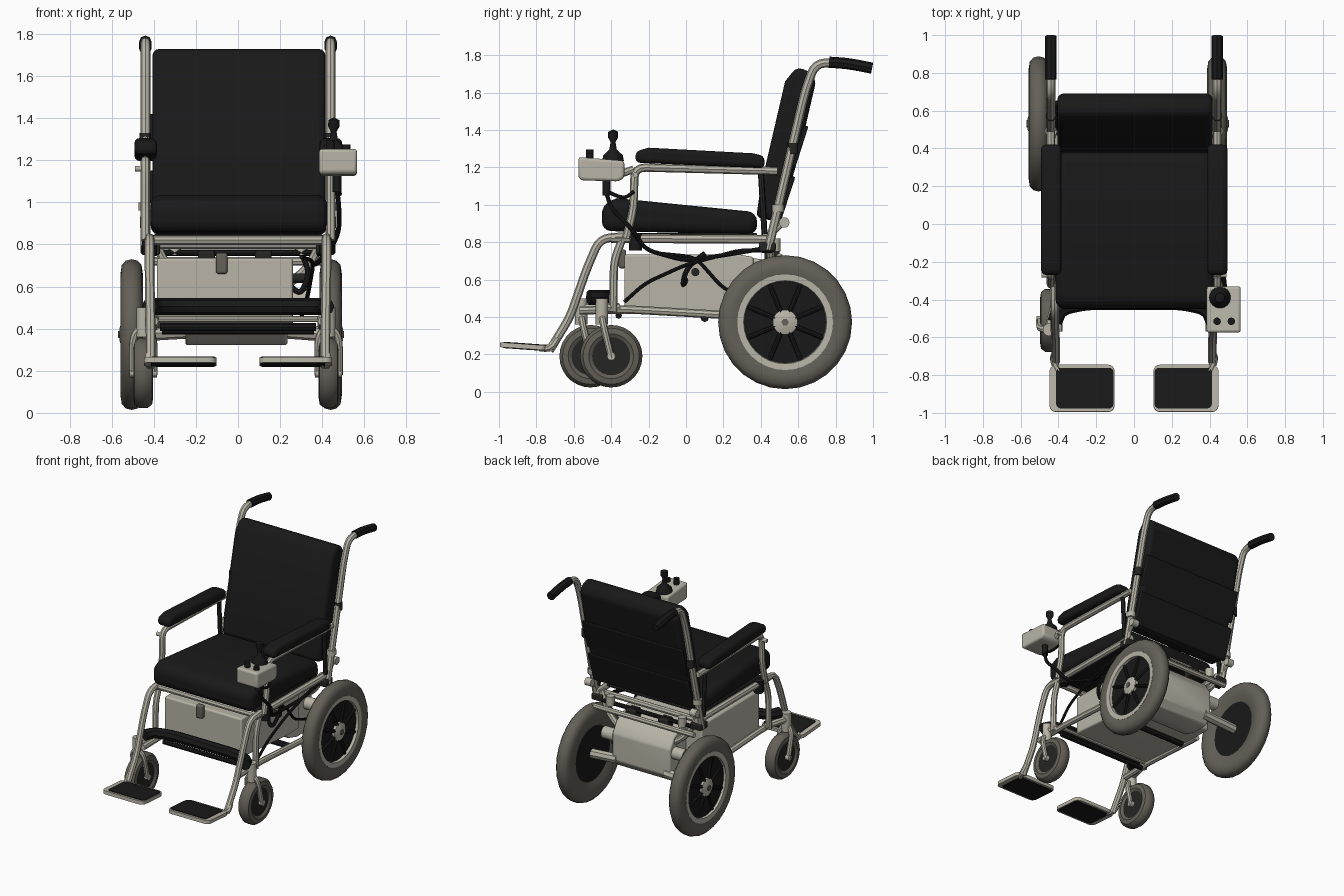
import bpy, bmesh, math
from mathutils import Vector, Matrix

cube = bpy.data.objects.get("Cube")
if cube:
    bpy.data.objects.remove(cube, do_unlink=True)


def material(name, color):
    m = bpy.data.materials.new(name)
    m.use_nodes = True
    m.diffuse_color = (*color, 1)
    bsdf = m.node_tree.nodes["Principled BSDF"]
    bsdf.inputs["Base Color"].default_value = (*color, 1)
    bsdf.inputs["Roughness"].default_value = 0.6
    return m


FRAME = material("warm grey paint", (0.48, 0.455, 0.385))
TYRE = material("grey rubber", (0.128, 0.117, 0.098))
BLACK = material("black fabric", (0.0095, 0.0095, 0.01))
DARK = material("dark grey plastic", (0.018, 0.018, 0.017))


def finish(obj, mat, bevel=0, segments=3):
    obj.data.materials.clear()
    obj.data.materials.append(mat)
    if bevel:
        mod = obj.modifiers.new("rounding", "BEVEL")
        mod.width, mod.segments, mod.limit_method = bevel, segments, 'ANGLE'
    bpy.ops.object.select_all(action='DESELECT')
    obj.select_set(True)
    bpy.context.view_layer.objects.active = obj
    bpy.ops.object.shade_smooth_by_angle(angle=math.radians(40))
    return obj


def from_bmesh(name, bm, mat, bevel=0, segments=3):
    bmesh.ops.recalc_face_normals(bm, faces=bm.faces)
    mesh = bpy.data.meshes.new(name)
    bm.to_mesh(mesh)
    bm.free()
    obj = bpy.data.objects.new(name, mesh)
    bpy.context.collection.objects.link(obj)
    return finish(obj, mat, bevel, segments)


def prism(name, outline, x0, x1, mat, bevel=0, segments=3):
    """Side outline in (y, z) extruded along x."""
    bm = bmesh.new()
    face = bm.faces.new([bm.verts.new((x0, y, z)) for y, z in outline])
    ext = bmesh.ops.extrude_face_region(bm, geom=[face])
    new = [v for v in ext["geom"] if isinstance(v, bmesh.types.BMVert)]
    bmesh.ops.translate(bm, verts=new, vec=(x1 - x0, 0, 0))
    return from_bmesh(name, bm, mat, bevel, segments)


def box(name, x, y, z, mat, bevel=0.0):
    return prism(name, [(y[0], z[0]), (y[1], z[0]), (y[1], z[1]), (y[0], z[1])],
                 x[0], x[1], mat, bevel)


def plate(name, center, size, tilt, corner, mat):
    """Flat plate with rounded corners, tilted about x."""
    bm = bmesh.new()
    bmesh.ops.create_cube(bm, size=1)
    bm.transform(Matrix.Diagonal((*size, 1)))
    upright = [e for e in bm.edges if abs(e.verts[0].co.z - e.verts[1].co.z) > size[2] / 2]
    bmesh.ops.bevel(bm, geom=upright, offset=corner, segments=4, profile=0.5, affect='EDGES')
    bm.transform(Matrix.Translation(center) @ Matrix.Rotation(tilt, 4, 'X'))
    return from_bmesh(name, bm, mat)


def lathe(name, profile, center, mat, axis='X', steps=28):
    """Profile of (radius, offset) points turned about an axis."""
    bm = bmesh.new()
    verts = [bm.verts.new((0, r, h)) for r, h in profile]
    edges = [bm.edges.new(p) for p in zip(verts, verts[1:])]
    bmesh.ops.spin(bm, geom=verts + edges, cent=(0, 0, 0), axis=(0, 0, 1),
                   angle=math.tau, steps=steps)
    bmesh.ops.remove_doubles(bm, verts=bm.verts, dist=0.0005)
    if axis == 'X':
        bm.transform(Matrix.Rotation(math.pi / 2, 4, 'Y'))
    bm.transform(Matrix.Translation(center))
    return from_bmesh(name, bm, mat)


def cylinder(name, r, h0, h1, center, mat, axis='X', steps=20):
    return lathe(name, [(0, h0), (r, h0), (r, h1), (0, h1)], center, mat, axis, steps)


def tube(name, points, r, mat=FRAME, bend=0.06):
    """Round tube through points with filleted bends."""
    pts = [Vector(p) for p in points]
    path = [pts[0]]
    for a, b, c in zip(pts, pts[1:], pts[2:]):
        p = b + (a - b).normalized() * min(bend, (a - b).length * 0.48)
        q = b + (c - b).normalized() * min(bend, (c - b).length * 0.48)
        for t in (0, 0.25, 0.5, 0.75, 1):
            path.append(p * (1 - t) ** 2 + b * 2 * t * (1 - t) + q * t * t)
    path.append(pts[-1])
    curve = bpy.data.curves.new(name, 'CURVE')
    curve.dimensions = '3D'
    curve.bevel_depth, curve.bevel_resolution, curve.use_fill_caps = r, 2, True
    spline = curve.splines.new('POLY')
    spline.points.add(len(path) - 1)
    for sp, p in zip(spline.points, path):
        sp.co = (*p, 1)
    temp = bpy.data.objects.new(name + "_path", curve)
    bpy.context.collection.objects.link(temp)
    bpy.context.view_layer.update()
    mesh = bpy.data.meshes.new_from_object(temp.evaluated_get(
        bpy.context.evaluated_depsgraph_get()))
    bpy.data.objects.remove(temp, do_unlink=True)
    obj = bpy.data.objects.new(name, mesh)
    bpy.context.collection.objects.link(obj)
    return finish(obj, mat)


def side_tube(name, x, yz, r, mat=FRAME):
    return tube(name, [(x, y, z) for y, z in yz], r, mat)


# Cushions
prism("seat_cushion", [(-0.45, 0.86), (0.38, 0.84), (0.38, 0.96), (-0.37, 1.035), (-0.45, 1.0)],
      -0.415, 0.425, BLACK, 0.05, 4)
prism("backrest", [(0.375, 0.93), (0.5, 0.91), (0.6, 1.25), (0.695, 1.66), (0.66, 1.715),
                   (0.59, 1.735), (0.53, 1.66), (0.4, 1.1)], -0.405, 0.415, BLACK, 0.03)
prism("back_strap", [(0.565, 1.2), (0.585, 1.2), (0.655, 1.42), (0.63, 1.42)],
      -0.42, 0.42, BLACK, 0.008)
prism("lower_back_strap", [(0.49, 0.92), (0.51, 0.92), (0.585, 1.15), (0.56, 1.15)],
      -0.42, 0.42, BLACK, 0.008)

for s, side in ((-1, "right"), (1, "left")):
    x = 0.44 * s
    # Back posts and push handles
    side_tube(side + "_back_post", x, [(0.44, 0.76), (0.635, 1.6), (0.69, 1.755), (0.8, 1.76)], 0.024)
    side_tube(side + "_hand_grip", x, [(0.765, 1.762), (0.87, 1.755), (0.995, 1.73)], 0.03, BLACK)
    cylinder(side + "_post_clamp", 0.032, -0.02, 0.02, (x, 0.492, 0.98), FRAME, 'Z', 12)
    cylinder(side + "_strap_clamp", 0.028, -0.03, 0.03, (x, 0.572, 1.3), DARK, 'Z', 12)
    tube(side + "_rear_knob_arm", [(x, 0.44, 0.82), (x, 0.52, 0.9)], 0.012)
    cylinder(side + "_rear_knob", 0.028, -0.025, 0.025, (x, 0.525, 0.905), FRAME)
    # Armrests
    prism(side + "_arm_pad", [(-0.27, 1.225), (0.42, 1.195), (0.42, 1.26), (0.36, 1.275),
                              (-0.2, 1.305), (-0.27, 1.285)], x - 0.052, x + 0.055, BLACK, 0.025)
    side_tube(side + "_arm_frame", x, [(-0.32, 0.82), (-0.28, 0.98), (-0.275, 1.2), (0.49, 1.18)], 0.022)
    side_tube(side + "_arm_rear_bracket", x, [(0.4, 1.18), (0.42, 0.84)], 0.016, DARK)
    cylinder(side + "_arm_bolt", 0.014, 0, 0.05 * s, (x, -0.27, 1.16), FRAME, steps=10)
    # Seat rails and lower side frame
    side_tube(side + "_seat_rail", 0.42 * s, [(-0.4, 0.82), (0.47, 0.815)], 0.024)
    tube(side + "_rear_upright", [(0.4 * s, 0.44, 0.82), (0.33 * s, 0.46, 0.68), (0.22 * s, 0.48, 0.6)], 0.022)
    side_tube(side + "_front_upright", 0.42 * s, [(-0.34, 0.82), (-0.385, 0.7), (-0.39, 0.43)], 0.022)
    side_tube(side + "_lower_rail", 0.4 * s, [(-0.57, 0.435), (-0.3, 0.44), (0.22, 0.41)], 0.022)
    cylinder(side + "_frame_joint", 0.035, -0.045, 0.045, (0.42 * s, -0.27, 0.8), BLACK, 'Z', 12)
    box(side + "_rear_clamp", sorted((0.37 * s, 0.46 * s)), (0.39, 0.48), (0.75, 0.8), DARK, 0.01)
    cylinder(side + "_lock_knob", 0.03, -0.035, 0.035, (0.3 * s, 0.475, 0.785), FRAME, 'Z', 12)
    # Leg rests and footplates
    tube(side + "_leg_rest", [(0.42 * s, -0.33, 0.83), (0.42 * s, -0.46, 0.82), (0.42 * s, -0.53, 0.66),
                              (0.415 * s, -0.62, 0.4), (0.415 * s, -0.73, 0.22)], 0.023)
    tube(side + "_footplate_hinge", [(0.415 * s, -0.68, 0.3), (0.43 * s, -0.72, 0.23),
                                     (0.4 * s, -0.78, 0.235)], 0.02)
    plate(side + "_footplate", (0.275 * s, -0.87, 0.243), (0.345, 0.25, 0.026), -0.07, 0.035, FRAME)
    plate(side + "_footplate_pad", (0.26 * s, -0.87, 0.243), (0.305, 0.215, 0.034), -0.07, 0.025, BLACK)

    # Casters
    cx, cy, cz = (0.43, -0.4, 0.19) if s > 0 else (-0.45, -0.51, 0.19)
    lathe(side + "_caster_tyre", [(0.1, -0.035), (0.12, -0.047), (0.15, -0.042), (0.167, -0.02),
                                  (0.167, 0.02), (0.15, 0.042), (0.12, 0.047), (0.1, 0.035)],
          (cx, cy, cz), TYRE)
    cylinder(side + "_caster_disc", 0.104, -0.036, 0.036, (cx, cy, cz), DARK)
    cylinder(side + "_caster_axle", 0.022, -0.065, 0.065, (cx, cy, cz), FRAME, steps=12)
    for k in (-1, 1):
        tube(side + "_caster_fork", [(cx, cy - 0.05, 0.41), (cx + 0.05 * k, cy - 0.045, 0.37),
                                     (cx + 0.05 * k, cy, cz - 0.01)], 0.018)
    cylinder(side + "_caster_stem", 0.033, 0.36, 0.5, (cx, cy - 0.05, 0), FRAME, 'Z')
    tube(side + "_caster_bracket", [(cx, cy - 0.05, 0.45), (0.4 * s, -0.36, 0.45)], 0.025)

    # Drive wheels, with the metal rim on the outer face only
    c = (0.44 if s > 0 else -0.505, 0.53, 0.372)
    lathe(side + "_tyre", [(0.205, -0.03 * s), (0.25, -0.046 * s), (0.29, -0.053 * s), (0.33, -0.047 * s),
                           (0.351, -0.028 * s), (0.358, 0), (0.351, 0.028 * s), (0.33, 0.047 * s),
                           (0.29, 0.053 * s), (0.25, 0.044 * s)], c, TYRE)
    lathe(side + "_rim", [(0.215, 0.01 * s), (0.222, 0.045 * s), (0.256, 0.047 * s), (0.256, 0.01 * s)],
          c, FRAME, steps=32)
    cylinder(side + "_wheel_disc", 0.22, -0.028, 0.025, c, BLACK, steps=32)
    for i in range(8):
        a = math.tau * (i + 0.5) / 8
        d = Vector((0, math.cos(a), math.sin(a)))
        tube(side + "_spoke", [Vector(c) + d * 0.05 + Vector((0.036 * s, 0, 0)),
                               Vector(c) + d * 0.22 + Vector((0.022 * s, 0, 0))], 0.013, BLACK)
    lathe(side + "_hub", [(0.068, 0), (0.066, 0.045 * s), (0.03, 0.058 * s), (0, 0.06 * s)], c, FRAME)
    cylinder(side + "_hub_bolt", 0.02, 0.055 * s, 0.064 * s, c, TYRE, steps=6)
    tube(side + "_motor_axle", [(0.2 * s, 0.53, 0.39), c], 0.035)
    cylinder(side + "_gear_case", 0.045, 0.2 * s, 0.34 * s, (0, 0.49, 0.54), FRAME)

# Cross members
for name, half, y, z, r, mat in (("lower_front_bar", 0.37, -0.36, 0.408, 0.018, BLACK),
                                 ("caster_cross_bar", 0.4, -0.34, 0.445, 0.014, FRAME),
                                 ("seat_front_bar", 0.42, -0.37, 0.82, 0.022, FRAME),
                                 ("seat_rear_bar", 0.42, 0.42, 0.8, 0.022, FRAME),
                                 ("rear_lower_bar", 0.42, 0.5, 0.72, 0.02, FRAME),
                                 ("under_bar", 0.36, 0.1, 0.395, 0.022, BLACK),
                                 ("rear_cable_bar", 0.42, 0.46, 0.76, 0.016, BLACK)):
    tube(name, [(-half, y, z), (half, y, z)], r, mat)
tube("calf_strap", [(-0.42, -0.52, 0.505), (-0.39, -0.445, 0.505), (-0.25, -0.415, 0.505),
                    (0.25, -0.415, 0.505), (0.39, -0.445, 0.505), (0.42, -0.52, 0.505)], 0.04, BLACK)
box("seat_pan", (-0.4, 0.4), (-0.34, 0.38), (0.825, 0.85), BLACK, 0.01)

# Power unit
prism("battery_housing", [(-0.33, 0.44), (0.2, 0.4), (0.36, 0.4), (0.36, 0.72), (0.28, 0.735),
                          (-0.33, 0.735)], -0.385, 0.26, FRAME, 0.012)
prism("motor_housing", [(0.2, 0.41), (0.28, 0.35), (0.38, 0.322), (0.5, 0.325), (0.55, 0.38),
                        (0.55, 0.58), (0.5, 0.66), (0.42, 0.705), (0.3, 0.725)],
      -0.25, 0.235, FRAME, 0.012)
box("housing_latch", (-0.105, -0.05), (-0.36, -0.32), (0.66, 0.76), TYRE, 0.012)
for x in (-0.15, 0.12):
    box("rear_connector", (x - 0.04, x + 0.04), (0.42, 0.5), (0.7, 0.77), DARK, 0.01)

# Joystick controller
prism("controller_box", [(-0.575, 1.14), (-0.55, 1.13), (-0.36, 1.125), (-0.33, 1.145),
                         (-0.33, 1.235), (-0.575, 1.255)], 0.385, 0.565, FRAME, 0.015)
j = (0.455, -0.39, 1.235)
lathe("joystick", [(0.058, 0), (0.052, 0.03), (0.02, 0.06), (0.013, 0.1), (0.027, 0.125),
                   (0.026, 0.155), (0, 0.168)], j, BLACK, 'Z', 16)
for x, h in ((0.44, 0.05), (0.515, 0.03)):
    cylinder("control_knob", 0.02, 0, h, (x, -0.515, 1.245), BLACK, 'Z', 12)
cylinder("controller_plug", 0.022, 1.05, 1.13, (0.47, -0.425, 0), BLACK, 'Z', 12)
tube("controller_mount", [(0.44, -0.36, 1.16), (0.44, -0.28, 1.19)], 0.02)

# Cables
tube("controller_cable", [(0.47, -0.425, 1.06), (0.48, -0.4, 0.98), (0.48, -0.28, 0.86), (0.43, -0.22, 0.76),
                          (0.36, 0.0, 0.7), (0.4, 0.2, 0.73), (0.4, 0.44, 0.77)], 0.012, BLACK)
tube("arm_cable", [(0.47, -0.42, 1.07), (0.49, -0.33, 1.03), (0.46, -0.28, 1.07)], 0.01, BLACK)
tube("brake_cable", [(0.4, -0.33, 0.48), (0.41, -0.22, 0.58), (0.41, 0.0, 0.68), (0.4, 0.3, 0.76),
                     (0.38, 0.46, 0.75)], 0.01, BLACK)
tube("motor_cable", [(0.3, -0.15, 0.74), (0.36, 0.05, 0.72), (0.33, 0.2, 0.55), (0.3, 0.45, 0.45)], 0.01, BLACK)
tube("battery_cable", [(0.25, 0.0, 0.6), (0.3, -0.02, 0.56), (0.34, 0.0, 0.66), (0.31, 0.1, 0.74)], 0.014, BLACK)
cylinder("cable_plug", 0.022, 0.26, 0.32, (0, 0.05, 0.64), DARK, steps=12)
